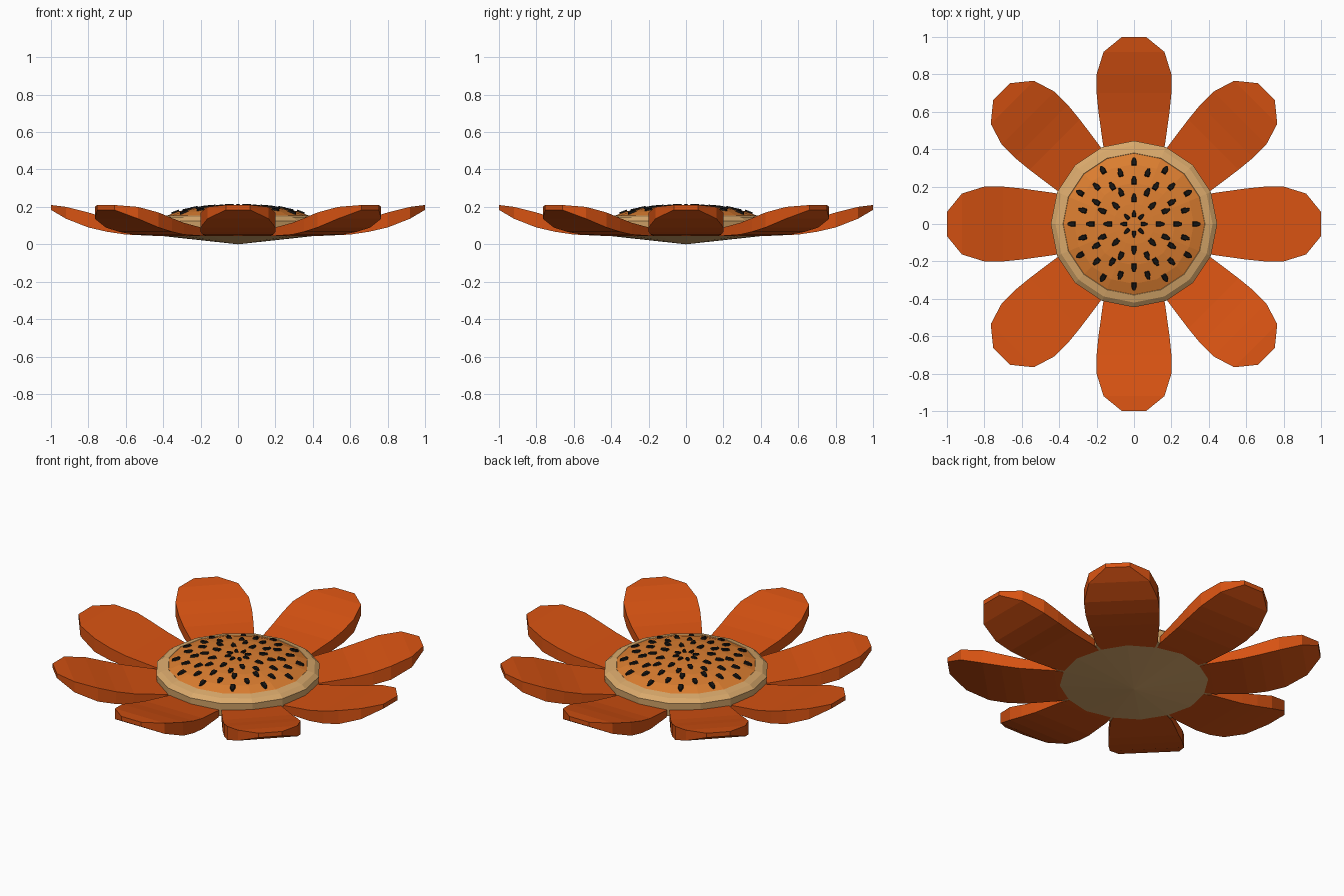
import bpy, bmesh, math
from mathutils import Matrix, Vector

if "Cube" in bpy.data.objects:
    bpy.data.objects.remove(bpy.data.objects["Cube"])


def material(name, rgb):
    m = bpy.data.materials.new(name)
    m.diffuse_color = (*rgb, 1)
    m.use_nodes = True
    m.node_tree.nodes["Principled BSDF"].inputs["Base Color"].default_value = m.diffuse_color
    return m


ORANGE = material("petal_orange", (0.68, 0.085, 0.006))
CREAM = material("rim_cream", (0.70, 0.40, 0.15))
AMBER = material("dome_amber", (0.72, 0.21, 0.03))
BLACK = material("seed_black", (0.008, 0.007, 0.006))


def add_object(name, bm, mat):
    bmesh.ops.recalc_face_normals(bm, faces=bm.faces)
    mesh = bpy.data.meshes.new(name)
    bm.to_mesh(mesh)
    bm.free()
    mesh.materials.append(mat)
    obj = bpy.data.objects.new(name, mesh)
    bpy.context.collection.objects.link(obj)
    return obj


def lathe(name, profile, mat, sides=16):
    """Spin (radius, z) points round the z axis."""
    bm = bmesh.new()
    verts = [bm.verts.new((r, 0, z)) for r, z in profile]
    edges = [bm.edges.new(p) for p in zip(verts, verts[1:])]
    bmesh.ops.spin(bm, geom=verts + edges, cent=(0, 0, 0), axis=(0, 0, 1),
                   angle=math.tau, steps=sides, use_merge=False)
    bmesh.ops.remove_doubles(bm, verts=bm.verts, dist=1e-4)
    return add_object(name, bm, mat)


# Flower head: shallow cone underneath, bevelled rim, low dome on top
lathe("flower_rim", [(0, 0), (0.44, 0.048), (0.445, 0.125), (0.42, 0.145),
                     (0.38, 0.155), (0.36, 0.14)], CREAM)
DOME = [(0.38, 0.153), (0.32, 0.176), (0.22, 0.196), (0.11, 0.205), (0, 0.208)]
lathe("flower_dome", DOME, AMBER)

# Petals: (distance, half width, bottom z, top z)
SECTIONS = [(0.30, 0.12, 0.042, 0.075), (0.42, 0.165, 0.044, 0.085),
            (0.60, 0.19, 0.052, 0.115), (0.70, 0.20, 0.067, 0.14),
            (0.80, 0.20, 0.09, 0.17), (0.92, 0.163, 0.137, 0.20),
            (1.00, 0.065, 0.184, 0.21)]
for i in range(8):
    bm = bmesh.new()
    rings = [[bm.verts.new(p) for p in ((x, -w, b), (x, w, b), (x, w, t), (x, -w, t))]
             for x, w, b, t in SECTIONS]
    for a, b in zip(rings, rings[1:]):
        for k in range(4):
            n = (k + 1) % 4
            bm.faces.new((a[k], a[n], b[n], b[k]))
    bm.faces.new(rings[0])
    bm.faces.new(rings[-1])
    bm.transform(Matrix.Rotation(i * math.tau / 8, 4, 'Z'))
    add_object(f"petal_{i + 1}", bm, ORANGE)


def dome_height(r):
    for (r1, z1), (r0, z0) in zip(DOME, DOME[1:]):
        if r0 <= r <= r1:
            f = (r - r0) / (r1 - r0)
            return z0 + f * (z1 - z0), (z1 - z0) / (r1 - r0)


# Seeds: small tapered wedges in staggered rings, lying on the dome
bm = bmesh.new()
for radius, count, shift in [(0.055, 8, 0), (0.14, 8, 0), (0.185, 8, 0.5),
                             (0.235, 12, 0), (0.285, 12, 0.5), (0.335, 12, 0)]:
    z, slope = dome_height(radius)
    size = 0.75 if radius < 0.1 else 1
    for i in range(count):
        base = [bm.verts.new(Vector(p) * size) for p in
                ((-0.025, -0.014, -0.006), (0.0, -0.016, -0.006), (0.025, -0.006, -0.006),
                 (0.025, 0.006, -0.006), (0.0, 0.016, -0.006), (-0.025, 0.014, -0.006))]
        top = [bm.verts.new((v.co.x * 0.8, v.co.y * 0.7, 0.008)) for v in base]
        bm.faces.new(base[::-1])
        bm.faces.new(top)
        for k in range(6):
            n = (k + 1) % 6
            bm.faces.new((base[k], base[n], top[n], top[k]))
        place = (Matrix.Rotation((i + shift) * math.tau / count, 4, 'Z')
                 @ Matrix.Translation((radius, 0, z))
                 @ Matrix.Rotation(-math.atan(slope), 4, 'Y'))
        bmesh.ops.transform(bm, matrix=place, verts=base + top)
add_object("seeds", bm, BLACK)
